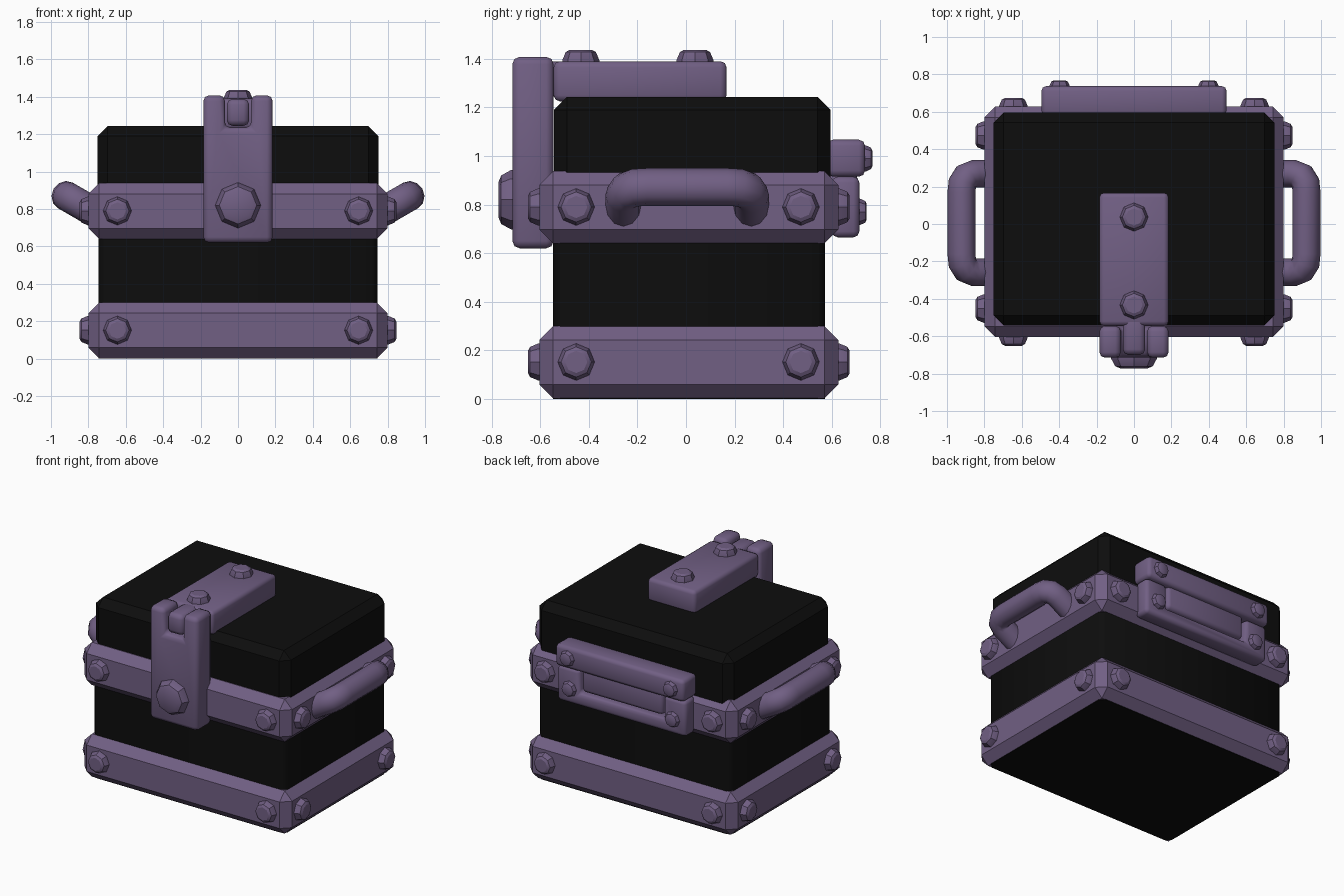
import bpy, bmesh, math
from mathutils import Vector

if "Cube" in bpy.data.objects:
    bpy.data.objects.remove(bpy.data.objects["Cube"])


def material(name, rgb):
    m = bpy.data.materials.new(name)
    m.diffuse_color = (*rgb, 1)
    m.use_nodes = True
    m.node_tree.nodes["Principled BSDF"].inputs["Base Color"].default_value = m.diffuse_color
    return m


PURPLE = material("dusty purple metal", (0.165, 0.115, 0.230))
BLACK = material("black panel", (0.004, 0.004, 0.004))


def finish(name, bm, mat, angle=30):
    bmesh.ops.recalc_face_normals(bm, faces=bm.faces[:])
    me = bpy.data.meshes.new(name)
    bm.to_mesh(me)
    bm.free()
    me.materials.append(mat)
    for p in me.polygons:
        p.use_smooth = True
    me.set_sharp_from_angle(angle=math.radians(angle))
    ob = bpy.data.objects.new(name, me)
    bpy.context.collection.objects.link(ob)
    return ob


def prism(name, profile, y0, y1, mat, bevel=0.03, seg=2, angle=50, vertical_only=False):
    """Extrude an (x, z) outline from y0 to y1 and bevel it."""
    bm = bmesh.new()
    f = bm.faces.new([bm.verts.new((x, y0, z)) for x, z in profile])
    ext = bmesh.ops.extrude_face_region(bm, geom=[f])["geom"]
    for v in ext:
        if isinstance(v, bmesh.types.BMVert):
            v.co.y = y1
    bmesh.ops.recalc_face_normals(bm, faces=bm.faces[:])
    edges = [e for e in bm.edges if not vertical_only
             or abs(e.verts[0].co.z - e.verts[1].co.z) > 0.01]
    bmesh.ops.bevel(bm, geom=edges, offset=bevel, segments=seg, profile=0.5,
                    affect='EDGES', clamp_overlap=True)
    return finish(name, bm, mat, angle)


def box(name, x, y0, y1, z0, z1, mat, **kw):
    return prism(name, [(-x, z0), (x, z0), (x, z1), (-x, z1)], y0, y1, mat, **kw)


def bolt(name, pos, axis, r=0.076, h=0.047):
    """Eight-sided tapered bolt head."""
    bm = bmesh.new()
    q = Vector(axis).to_track_quat('Z', 'Y')
    rings = []
    for k, d in ((1, -0.02), (1, 0.1 * h), (0.82, 0.8 * h), (0.6, h)):
        rings.append([bm.verts.new(Vector(pos) + q @ Vector(
            (r * k * math.cos(i * math.pi / 4), r * k * math.sin(i * math.pi / 4), d)))
            for i in range(8)])
    for a, b in zip(rings, rings[1:]):
        for i in range(8):
            j = (i + 1) % 8
            bm.faces.new((a[i], a[j], b[j], b[i]))
    bm.faces.new(rings[0])
    bm.faces.new(rings[-1])
    return finish(name, bm, PURPLE)


# Black body and lid
box("body", 0.745, -0.547, 0.572, 0.0, 0.72, BLACK, bevel=0.03, seg=1, vertical_only=True)
box("lid", 0.75, -0.543, 0.595, 0.85, 1.243, BLACK, bevel=0.053, seg=1, angle=30)

# Chamfered bands with bolts on all four sides
for label, z in (("lower", 0.002), ("upper", 0.64)):
    box(label + "_band", 0.80, -0.604, 0.627, z, z + 0.298, PURPLE,
        bevel=0.057, seg=1, angle=30)
    zb = z + 0.15
    for s in (-1, 1):
        bolt(label + "_front_bolt", (s * 0.645, -0.604, zb), (0, -1, 0))
        bolt(label + "_back_bolt", (s * 0.645, 0.627, zb), (0, 1, 0))
        for y in (-0.452, 0.473):
            bolt(label + "_side_bolt", (s * 0.80, y, zb), (s, 0, 0))

# Front latch plate with a slot, its big bolt, the strap and its tongue
prism("latch_plate", [(-0.185, 0.62), (0.185, 0.62), (0.185, 1.408), (0.07, 1.408),
                      (0.07, 1.235), (-0.07, 1.235), (-0.07, 1.408), (-0.185, 1.408)],
      -0.715, -0.545, PURPLE, bevel=0.03)
bolt("latch_bolt", (0, -0.715, 0.82), (0, -1, 0), 0.122, 0.057)
box("latch_strap", 0.185, -0.545, 0.167, 1.225, 1.39, PURPLE, bevel=0.025)
box("latch_tongue", 0.06, -0.70, -0.45, 1.245, 1.388, PURPLE, bevel=0.03)
for y in (-0.433, 0.037):
    bolt("strap_bolt", (0, y, 1.39), (0, 0, 1))

# Back hinge: upper leaf with a tongue sitting in the lower leaf's notch
box("hinge_upper_leaf", 0.495, 0.58, 0.737, 0.915, 1.067, PURPLE, bevel=0.025)
box("hinge_tongue", 0.31, 0.58, 0.705, 0.765, 0.96, PURPLE, bevel=0.025)
prism("hinge_lower_leaf", [(-0.495, 0.665), (0.495, 0.665), (0.495, 0.915), (0.325, 0.915),
                           (0.325, 0.75), (-0.325, 0.75), (-0.325, 0.915), (-0.495, 0.915)],
      0.60, 0.714, PURPLE, bevel=0.025)
for s in (-1, 1):
    bolt("hinge_upper_bolt", (s * 0.398, 0.737, 0.99), (0, 1, 0), 0.054, 0.03)
    bolt("hinge_lower_bolt", (s * 0.398, 0.714, 0.77), (0, 1, 0), 0.054, 0.03)

# Side handles: tube swept along a U path tilted up by 30 degrees
half = [(-0.20, 0.263), (-0.07, 0.263), (-0.03, 0.25), (-0.005, 0.215), (0.0, 0.165)]
path = half + [(d, -y) for d, y in reversed(half)]
for s in (-1, 1):
    bm = bmesh.new()
    c, sn = math.cos(math.radians(30)), math.sin(math.radians(30))
    pts = [Vector((d, y)) for d, y in path]
    rings = []
    for i, p in enumerate(pts):
        t = (pts[min(i + 1, len(pts) - 1)] - pts[max(i - 1, 0)]).normalized()
        n = Vector((t.y, -t.x))
        ring = []
        for k in range(12):
            a = k * math.tau / 12
            q = p + n * 0.074 * math.cos(a)
            up = 0.079 * math.sin(a)
            ring.append(bm.verts.new((s * (0.922 + q.x * c - up * sn), q.y + 0.005,
                                      0.872 + q.x * sn + up * c)))
        rings.append(ring)
    for a, b in zip(rings, rings[1:]):
        for k in range(12):
            j = (k + 1) % 12
            bm.faces.new((a[k], a[j], b[j], b[k]))
    bm.faces.new(rings[0])
    bm.faces.new(rings[-1])
    finish("handle_right" if s > 0 else "handle_left", bm, PURPLE, 50)
